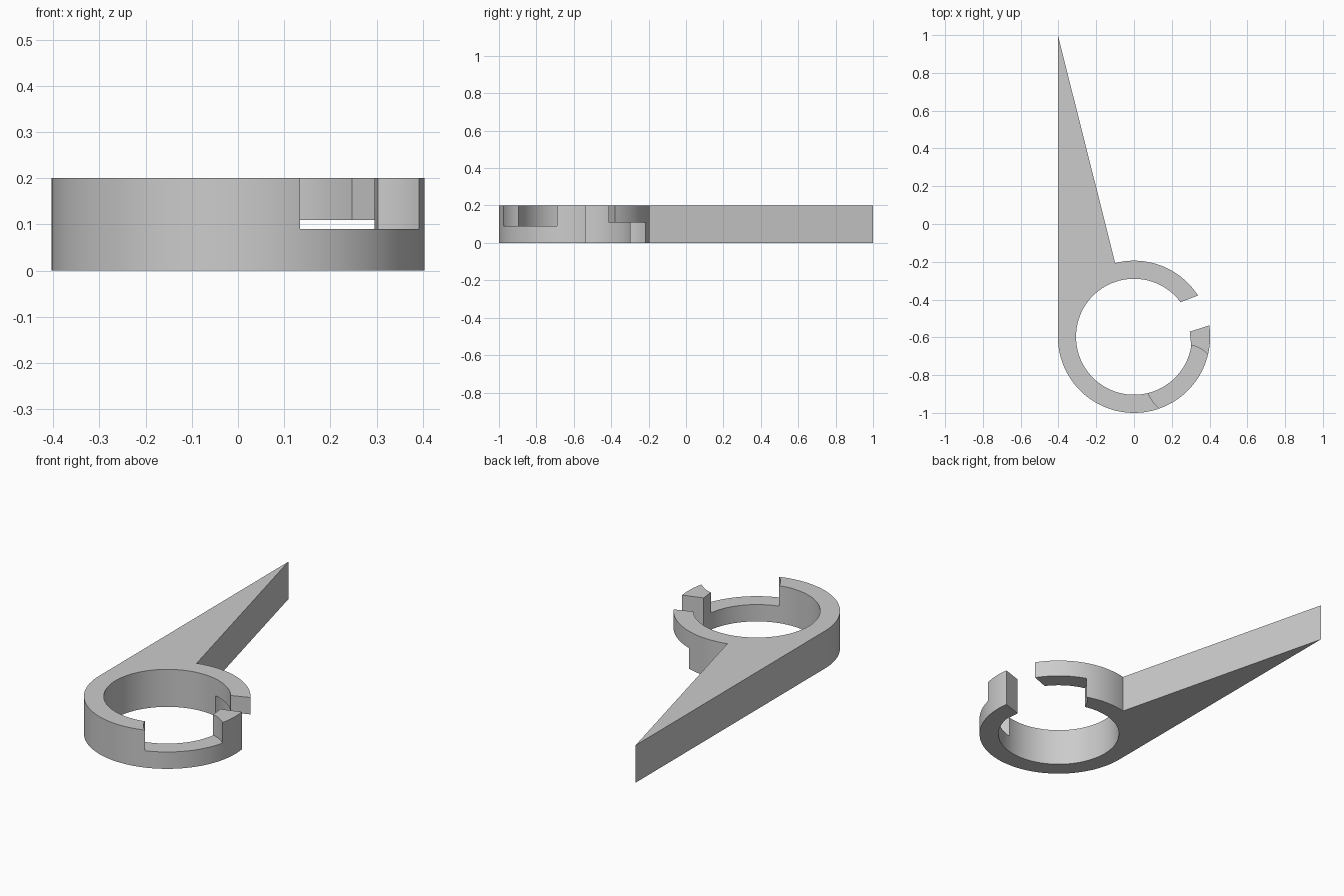
import bpy, bmesh
from math import cos, sin, radians, atan2, degrees
from mathutils import Vector

if "Cube" in bpy.data.objects:
    bpy.data.objects.remove(bpy.data.objects["Cube"], do_unlink=True)

HEIGHT = 0.2
CENTRE = Vector((0, -0.597))
OUTER, INNER = 0.403, 0.307

grey = bpy.data.materials.new("plain grey")
grey.use_nodes = True
colour = (0.6, 0.6, 0.6, 1)
grey.diffuse_color = colour
grey.node_tree.nodes["Principled BSDF"].inputs["Base Color"].default_value = colour


def angle_of(x, y):
    return degrees(atan2(y - CENTRE.y, x - CENTRE.x)) % 360


def arc(radius, start, end, steps):
    """Points on a circle about the ring centre, angles in degrees."""
    angles = [radians(start + (end - start) * i / steps) for i in range(steps + 1)]
    return [CENTRE + Vector((cos(a), sin(a))) * radius for a in angles]


def prism(name, outline, bottom, top):
    """Extrude a flat outline straight up."""
    bm = bmesh.new()
    base = bm.faces.new([bm.verts.new((p[0], p[1], bottom)) for p in outline])
    lifted = bmesh.ops.extrude_face_region(bm, geom=[base])["geom"]
    verts = [v for v in lifted if isinstance(v, bmesh.types.BMVert)]
    bmesh.ops.translate(bm, verts=verts, vec=(0, 0, top - bottom))
    bmesh.ops.recalc_face_normals(bm, faces=bm.faces)
    mesh = bpy.data.meshes.new(name)
    bm.to_mesh(mesh)
    bm.free()
    mesh.materials.append(grey)
    obj = bpy.data.objects.new(name, mesh)
    bpy.context.collection.objects.link(obj)
    return obj


# Open ring with a long pointed arm on one side
post_end = angle_of(0.398, -0.537)
arm_root = angle_of(-0.1, -0.205)
outline = arc(OUTER, angle_of(0.34, -0.378), arm_root, 20)
outline += [(-OUTER, 1.0)]
outline += arc(OUTER, 180, 360 + post_end, 56)
outline += [(0.295, -0.57)]
outline += arc(INNER, angle_of(0.297, -0.645), angle_of(0.245, -0.415), 80)
body = prism("ring_with_arm", outline, 0, HEIGHT)


# Round notches: one from above at the front, its mirror from below at the back
def notch(name, side, bottom, top):
    middle = CENTRE + Vector((0.257, side * 0.2315))
    circle = [middle + (p - CENTRE) for p in arc(0.193, 0, 354, 59)]
    cutter = prism(name, circle, bottom, top)
    cutter.hide_render = True
    cut = body.modifiers.new(name, "BOOLEAN")
    cut.operation = "DIFFERENCE"
    cut.solver = "EXACT"
    cut.object = cutter
    bpy.context.view_layer.objects.active = body
    bpy.ops.object.modifier_apply(modifier=name)
    bpy.data.objects.remove(cutter, do_unlink=True)


notch("front_notch_cutter", -1, 0.09, 0.3)
notch("back_notch_cutter", 1, -0.1, 0.11)

# Smooth the round walls and keep the corners sharp
bpy.ops.object.select_all(action="DESELECT")
body.select_set(True)
bpy.context.view_layer.objects.active = body
bpy.ops.object.shade_smooth_by_angle(angle=radians(25))
